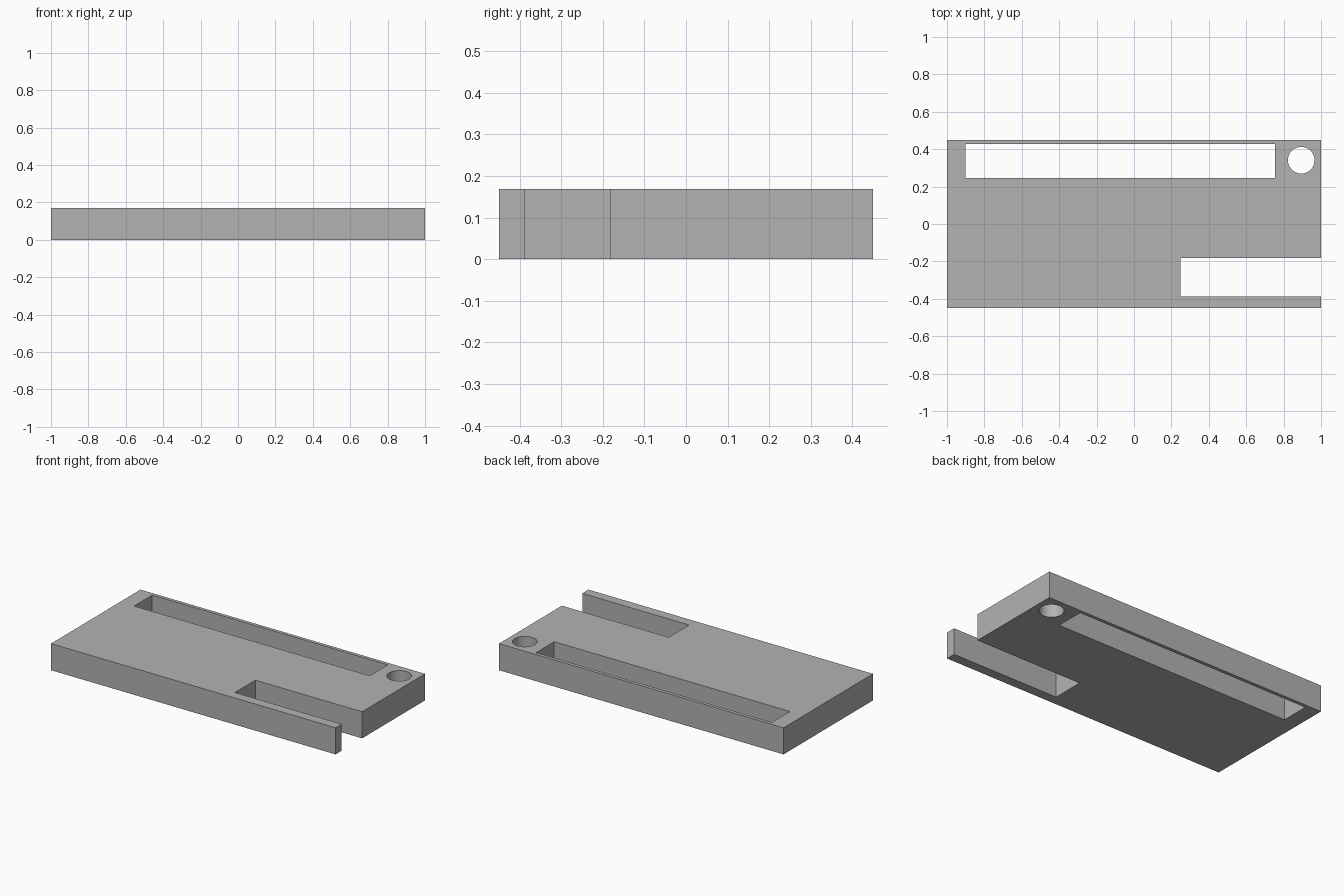
import bpy
import math

cube = bpy.data.objects.get("Cube")
if cube:
    bpy.data.objects.remove(cube, do_unlink=True)

HEIGHT = 0.169

grey = bpy.data.materials.new("plain grey")
grey.use_nodes = True
colour = (0.45, 0.45, 0.45, 1)
grey.diffuse_color = colour
grey.node_tree.nodes["Principled BSDF"].inputs["Base Color"].default_value = colour


def box(name, x0, x1, y0, y1, z0, z1):
    bpy.ops.mesh.primitive_cube_add(
        size=1, location=((x0 + x1) / 2, (y0 + y1) / 2, (z0 + z1) / 2))
    ob = bpy.context.object
    ob.name = name
    ob.scale = (x1 - x0, y1 - y0, z1 - z0)
    bpy.ops.object.transform_apply(location=True, rotation=False, scale=True)
    ob.data.materials.append(grey)
    return ob


def through_box(name, x0, x1, y0, y1):
    return box(name, x0, x1, y0, y1, -0.1, HEIGHT + 0.1)


# Main slab
plate = box("plate", -1, 1, -0.449, 0.449, 0, HEIGHT)

# Cutters: long slot at the back, open notch at the side, round corner hole
slot = through_box("slot_cutter", -0.902, 0.755, 0.245, 0.427)
notch = through_box("notch_cutter", 0.249, 1.2, -0.387, -0.182)
bpy.ops.mesh.primitive_cylinder_add(
    vertices=64, radius=0.071, depth=0.5, location=(0.894, 0.341, HEIGHT / 2))
hole = bpy.context.object
hole.name = "hole_cutter"
hole.data.materials.append(grey)

# Cut each opening right through the slab
bpy.ops.object.select_all(action="DESELECT")
plate.select_set(True)
bpy.context.view_layer.objects.active = plate
for cutter in (slot, notch, hole):
    cutter.hide_render = True
    cut = plate.modifiers.new(cutter.name, "BOOLEAN")
    cut.operation = "DIFFERENCE"
    cut.solver = "EXACT"
    cut.object = cutter
    bpy.ops.object.modifier_apply(modifier=cut.name)
    bpy.data.objects.remove(cutter, do_unlink=True)

# Smooth hole wall, crisp edges elsewhere
bpy.ops.object.shade_smooth_by_angle(angle=math.radians(30))
